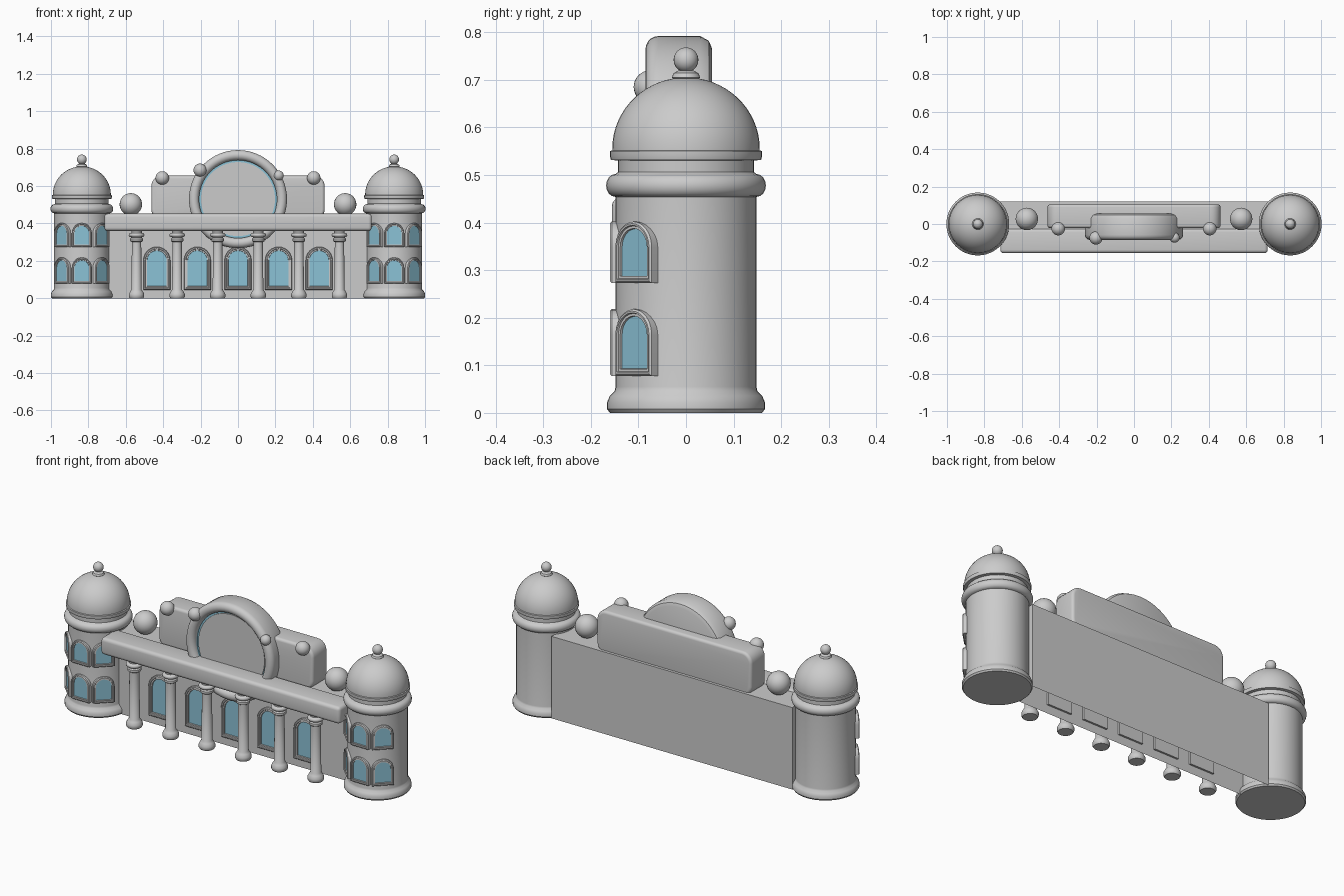
import bpy, bmesh, math
from mathutils import Matrix, Vector

cube = bpy.data.objects.get("Cube")
if cube:
    bpy.data.objects.remove(cube)


def material(name, color):
    m = bpy.data.materials.new(name)
    m.use_nodes = True
    m.diffuse_color = color
    m.node_tree.nodes["Principled BSDF"].inputs["Base Color"].default_value = color
    return m


STONE = material("grey stone", (0.6, 0.6, 0.6, 1))
GLASS = material("blue glass", (0.26, 0.54, 0.67, 1))


def finish(name, bm, loc=(0, 0, 0), rot=(0, 0, 0)):
    bmesh.ops.recalc_face_normals(bm, faces=bm.faces)
    mesh = bpy.data.meshes.new(name)
    bm.to_mesh(mesh)
    bm.free()
    mesh.materials.append(STONE)
    mesh.materials.append(GLASS)
    ob = bpy.data.objects.new(name, mesh)
    bpy.context.collection.objects.link(ob)
    ob.location, ob.rotation_euler = loc, rot
    bpy.ops.object.select_all(action="DESELECT")
    ob.select_set(True)
    bpy.context.view_layer.objects.active = ob
    bpy.ops.object.shade_smooth_by_angle(angle=math.radians(35))
    return ob


def skin(bm, loops, blue=()):
    """Join successive closed loops of points, capping both ends."""
    rings = [[bm.verts.new(p) for p in loop] for loop in loops]
    n = len(rings[0])
    for k, (a, b) in enumerate(zip(rings, rings[1:])):
        for i in range(n):
            j = (i + 1) % n
            f = bm.faces.new((a[i], a[j], b[j], b[i]))
            f.material_index = int(k in blue)
    bm.faces.new(rings[0])
    cap = bm.faces.new(rings[-1])
    cap.material_index = int("cap" in blue)


def lathe(name, profile, loc, rot=(0, 0, 0), sides=40, blue=()):
    bm = bmesh.new()
    turns = [math.tau * i / sides for i in range(sides)]
    skin(bm, [[(r * math.cos(t), r * math.sin(t), z) for t in turns]
              for r, z in profile], blue)
    return finish(name, bm, loc, rot)


def arc(r, cz, rz, a0, a1, steps, r0=0):
    """Profile points along an elliptical arc, angles in degrees."""
    return [(r0 + r * math.cos(math.radians(a0 + (a1 - a0) * i / steps)),
             cz + rz * math.sin(math.radians(a0 + (a1 - a0) * i / steps)))
            for i in range(steps + 1)]


def ball(name, loc, r):
    bm = bmesh.new()
    bmesh.ops.create_uvsphere(bm, u_segments=24, v_segments=16, radius=r)
    return finish(name, bm, loc)


def box(name, lo, hi, bevel=0, corner=0, open_bottom=False):
    lo, hi = Vector(lo), Vector(hi)
    bm = bmesh.new()
    bmesh.ops.create_cube(bm, size=1, matrix=Matrix.Translation((lo + hi) / 2)
                          @ Matrix.Diagonal((*(hi - lo), 1)))
    if corner:  # round the silhouette seen from the front
        along_y = [e for e in bm.edges
                   if abs((e.verts[0].co - e.verts[1].co).y) > 0.01]
        bmesh.ops.bevel(bm, geom=along_y, offset=corner, segments=6,
                        profile=0.5, affect="EDGES")
    if bevel:
        sharp = [e for e in bm.edges if e.calc_face_angle(0) > 0.6]
        bmesh.ops.bevel(bm, geom=sharp, offset=bevel, segments=4,
                        profile=0.5, affect="EDGES")
    if open_bottom:
        low = [f for f in bm.faces if f.calc_center_median().z < lo.z + 0.001]
        bmesh.ops.delete(bm, geom=low, context="FACES")
    return finish(name, bm)


def window(name, half, bottom, top, depth, pane, loc, turn=0):
    """Arched stepped frame with a recessed pane, facing -y."""
    spring = top - half

    def outline(inset, y):
        w = half - inset
        arch = [(w * math.cos(math.pi * i / 12), -y,
                 spring + w * math.sin(math.pi * i / 12)) for i in range(13)]
        return arch + [(-w, -y, bottom + inset), (w, -y, bottom + inset)]

    t = half * 0.14
    loops = [outline(0, -0.01), outline(0, depth - 0.004),
             outline(0.004, depth), outline(t, depth),
             outline(t * 1.2, depth - 0.004), outline(t * 1.9, depth - 0.004),
             outline(t * 2, pane)]
    bm = bmesh.new()
    skin(bm, loops, blue=("cap",))
    return finish(name, bm, loc, (0, 0, turn))


# Main hall and its front canopy
box("hall", (-0.72, -0.03, 0), (0.72, 0.12, 0.443), open_bottom=True)
box("canopy", (-0.715, -0.156, 0.36), (0.715, -0.025, 0.452), bevel=0.018)
box("attic", (-0.463, -0.022, 0.42), (0.463, 0.105, 0.655),
    bevel=0.015, corner=0.055)

# Round medallion with a blue groove around its face
rim = arc(0.027, 0.058, 0.027, 0, 180, 10, r0=0.235)
lathe("medallion",
      [(0.235, -0.055), (0.252, -0.048), (0.262, -0.03)] + rim
      + [(0.208, 0.05), (0.198, 0.05), (0.198, 0.056)],
      (0, 0, 0.53), (math.pi / 2, 0, 0), sides=64, blue=(13, 14))

# Hall windows and colonnade
for i in range(5):
    window("hall_window", 0.072, 0.045, 0.275, 0.016, 0.005,
           ((i - 2) * 0.217, -0.03, 0))
column = ([(0.036, 0), (0.041, 0.008), (0.041, 0.022), (0.034, 0.036),
           (0.027, 0.046), (0.025, 0.3), (0.034, 0.306), (0.034, 0.318),
           (0.028, 0.324)] + arc(0.014, 0.338, 0.012, -90, 90, 6, r0=0.028)
          + [(0.028, 0.365)])
for i in range(6):
    lathe("column", column, ((i - 2.5) * 0.217, -0.11, 0), sides=24)

# Domed corner towers
tower = ([(0.16, 0), (0.166, 0.008), (0.166, 0.022), (0.16, 0.036),
          (0.15, 0.046), (0.148, 0.055), (0.148, 0.452)]
         + arc(0.02, 0.478, 0.024, -90, 90, 8, r0=0.148)
         + [(0.143, 0.506), (0.143, 0.53), (0.158, 0.532), (0.16, 0.54),
            (0.16, 0.55), (0.155, 0.552)]
         + arc(0.155, 0.555, 0.15, 0, 80, 14)
         + [(0.03, 0.705), (0.026, 0.714), (0.015, 0.72)])
for side, label in ((-1, "right"), (1, "left")):
    x = side * 0.835
    lathe(label + "_tower", tower, (x, 0, 0), sides=48)
    ball(label + "_tower_finial", (x, 0, 0.742), 0.026)
    for bottom, top in ((0.078, 0.218), (0.273, 0.402)):
        for turn in (-math.pi / 4, 0, math.pi / 4):
            place = (x + 0.143 * math.sin(turn), -0.143 * math.cos(turn), 0)
            window(label + "_tower_window", 0.054, bottom, top, 0.017, 0.008,
                   place, turn)
    ball(label + "_roof_ball", (side * 0.573, 0.027, 0.502), 0.06)
    ball(label + "_attic_ball", (side * 0.405, -0.025, 0.643), 0.036)

# Unequal balls on the medallion rim
ball("right_rim_ball", (-0.203, -0.075, 0.685), 0.035)
ball("left_rim_ball", (0.217, -0.073, 0.656), 0.027)
